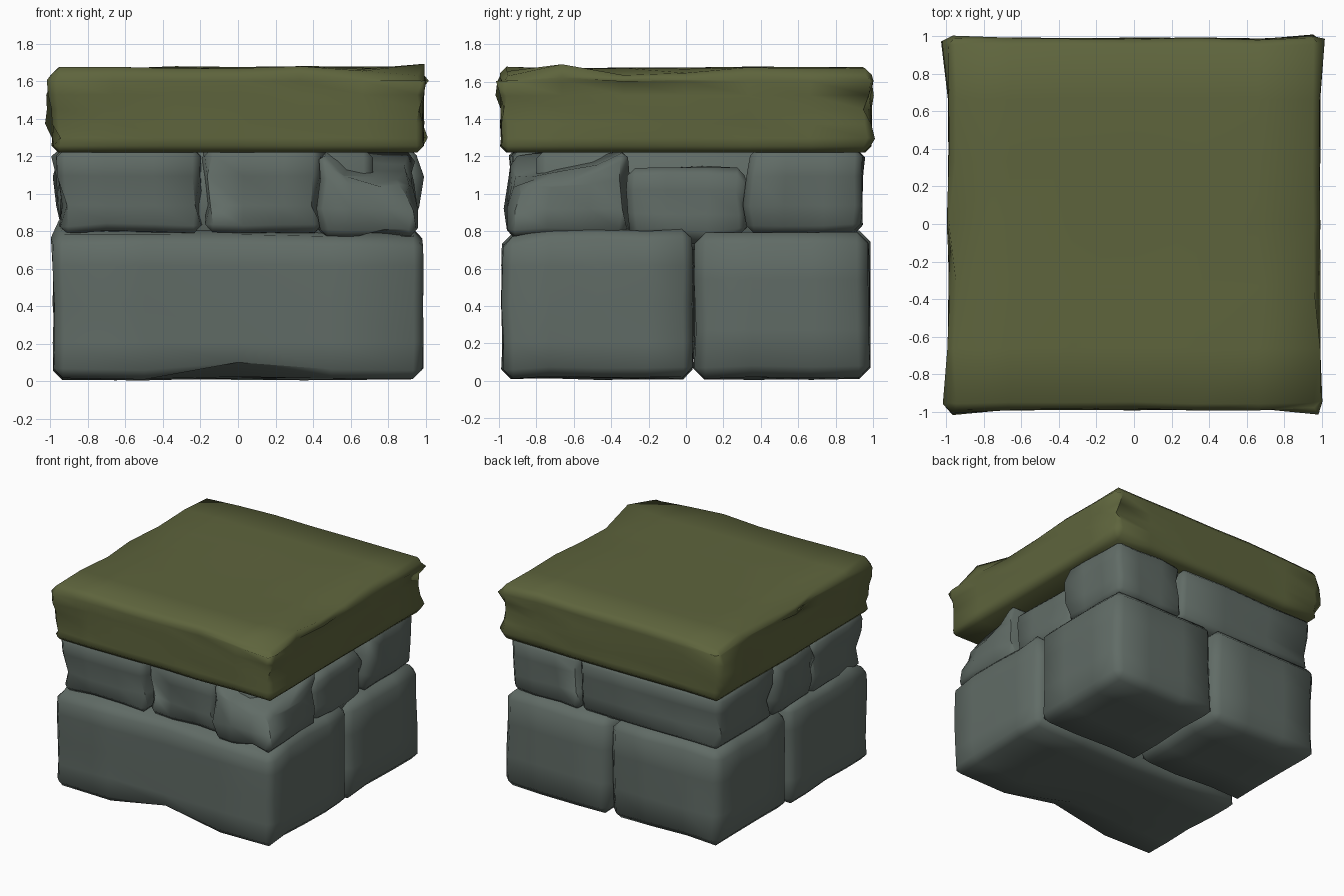
import bpy, bmesh, random
from mathutils import Vector

if "Cube" in bpy.data.objects:
    bpy.data.objects.remove(bpy.data.objects["Cube"])

random.seed(7)


def material(name, rgb):
    m = bpy.data.materials.new(name)
    m.diffuse_color = (*rgb, 1)
    m.use_nodes = True
    m.node_tree.nodes["Principled BSDF"].inputs["Base Color"].default_value = m.diffuse_color
    return m


STONE = material("grey_stone", (0.118, 0.148, 0.132))
MOSS = material("olive_moss", (0.112, 0.128, 0.046))


def block(name, lo, hi, mat, cuts=2, bevel=0.05, jitter=0.02, shape=None):
    """Roughly hewn block: gridded cube, pushed inward at random, edges chamfered."""
    lo, hi = Vector(lo), Vector(hi)
    mid, half = (lo + hi) / 2, (hi - lo) / 2
    bm = bmesh.new()
    bmesh.ops.create_cube(bm, size=2)
    bmesh.ops.subdivide_edges(bm, edges=bm.edges[:], cuts=cuts, use_grid_fill=True)
    sharp = [e for e in bm.edges if e.calc_face_angle(0) > 0.7]
    for v in bm.verts:
        unit = v.co.copy()
        p = Vector(mid[i] + unit[i] * half[i] for i in range(3))
        for i in range(3):
            if abs(unit[i]) > 0.99:
                p[i] -= unit[i] * random.uniform(0, jitter)
        if shape:
            p = shape(p, unit)
        v.co = p
    bmesh.ops.bevel(bm, geom=sharp, offset=bevel, segments=1, profile=0.5, affect='EDGES')
    bmesh.ops.recalc_face_normals(bm, faces=bm.faces[:])
    for f in bm.faces:
        f.smooth = True
    me = bpy.data.meshes.new(name)
    bm.to_mesh(me)
    bm.free()
    me.materials.append(mat)
    ob = bpy.data.objects.new(name, me)
    bpy.context.collection.objects.link(ob)
    return ob


# Lower course: one wide front stone with a shallow crease, two stones behind
def front_crease(p, u):
    if abs(u.x) < 0.05:
        if u.y < -0.9:
            p.y += 0.02
            if u.z < -0.9:
                p.z += 0.035
    if u.z > 0.9 and u.y < -0.9:
        p.z -= 0.02 + 0.02 * abs(u.x)
    return p


block("lower_front_stone", (-0.99, -0.99, 0.005), (0.99, 0.045, 0.82), STONE,
      cuts=3, bevel=0.05, shape=front_crease)
block("lower_back_right_stone", (0.01, 0.035, 0.005), (0.99, 0.99, 0.81), STONE, bevel=0.06)
block("lower_back_left_stone", (-0.99, 0.045, 0.005), (0.02, 0.99, 0.81), STONE, bevel=0.06)


# Upper course: narrower stones set back from the lower course
def flare(p, u):
    if u.z < 0:
        p.x *= 0.985
        p.y *= 0.985
    return p


def sunken_corner(p, u):
    # outer corner of this stone is worn down, leaving a gap below the slab
    if u.z > 0:
        worn = max(0, u.x + 1) * max(0, 1 - u.y) / 4
        p.z -= 0.17 * worn ** 0.6 * u.z
        p.x -= 0.06 * worn * u.z
        p.y += 0.10 * worn * u.z
    return p


block("upper_core", (-0.8, -0.8, 0.7), (0.72, 0.8, 1.24), STONE, cuts=1, jitter=0)
upper = [
    ("upper_front_left_stone", (-0.97, -0.95, 0.78), (-0.19, -0.28, 1.25), flare),
    ("upper_front_middle_stone", (-0.19, -0.94, 0.78), (0.46, -0.4, 1.25), flare),
    ("upper_front_right_stone", (0.42, -0.96, 0.76), (0.96, -0.3, 1.24), sunken_corner),
    ("upper_right_stone", (0.4, -0.32, 0.76), (0.92, 0.33, 1.15), None),
    ("upper_back_right_stone", (0.3, 0.32, 0.78), (0.96, 0.96, 1.25), flare),
    ("upper_back_left_stone", (-0.97, 0.2, 0.78), (0.32, 0.96, 1.25), flare),
    ("upper_left_stone", (-0.97, -0.3, 0.78), (-0.4, 0.22, 1.25), flare),
]
for name, lo, hi, shape in upper:
    block(name, lo, hi, STONE, bevel=0.04, jitter=0.025, shape=shape)


# Mossy slab with worn dips along its side edges and drooping opposite corners
def worn_top(p, u):
    if u.z > 0.9:
        for cx, cy, r, d in ((-1, 0.0, 0.5, 0.06), (1, -0.2, 0.4, 0.05),
                             (1, -1, 0.6, 0.05), (-1, 1, 0.5, 0.04), (0, -0.15, 0.4, 0.015)):
            dist = ((u.x - cx) ** 2 + (u.y - cy) ** 2) ** 0.5
            p.z -= d * max(0, 1 - dist / r)
    if u.z < -0.9:
        p.z = 1.22
    return p


block("mossy_slab", (-0.995, -0.995, 1.22), (0.995, 0.995, 1.68), MOSS,
      cuts=5, bevel=0.035, jitter=0.014, shape=worn_top)
